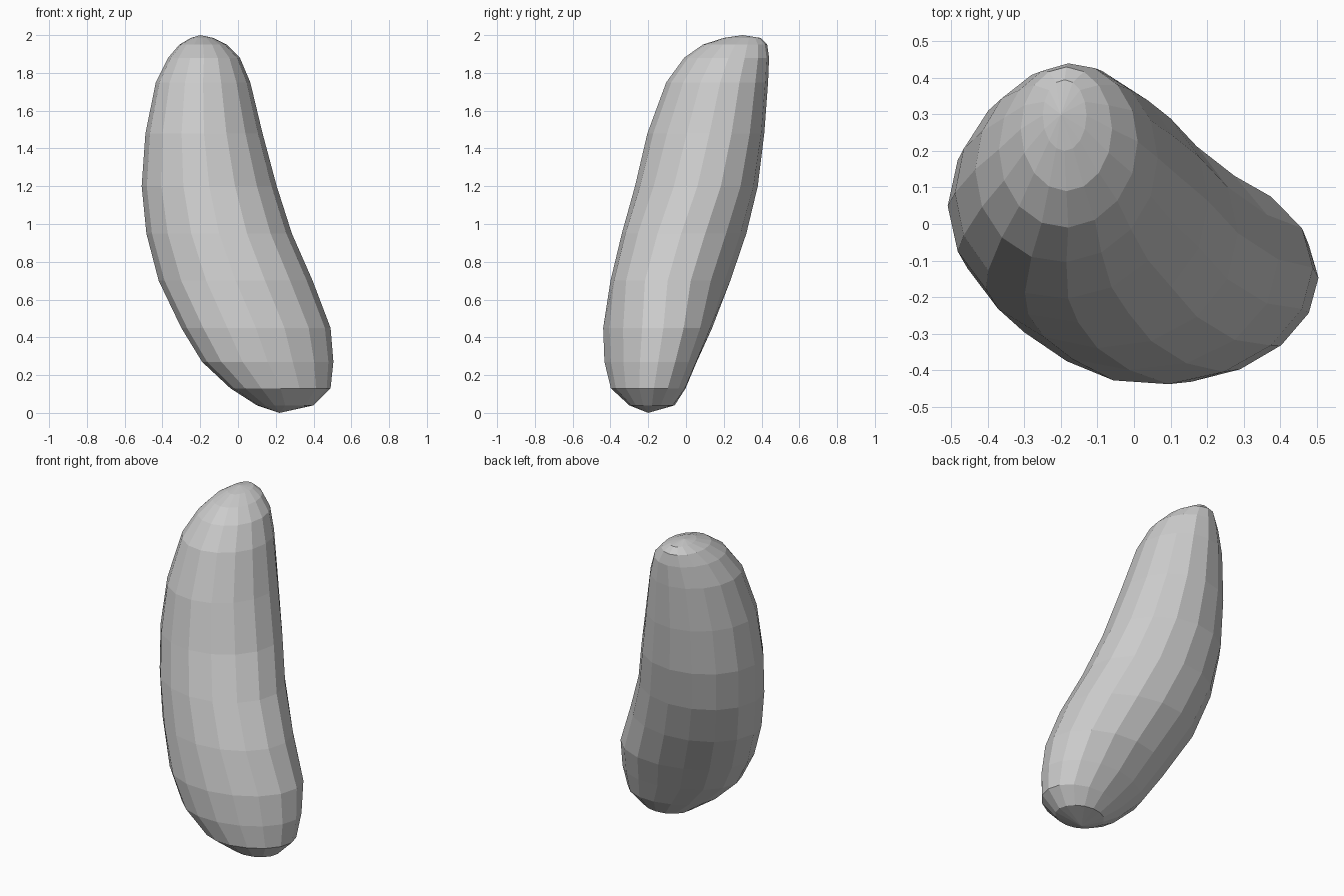
import bpy, bmesh
from math import cos, sin, pi, sqrt

if "Cube" in bpy.data.objects:
    bpy.data.objects.remove(bpy.data.objects["Cube"])

SIDES = 16
# level sections: z, x min, x max, y min, y max, diagonal skew
SECTIONS = [
    (0.04, 0.10, 0.40, -0.30, -0.06, 0.0),
    (0.13, -0.04, 0.49, -0.40, 0.00, 0.008),
    (0.27, -0.19, 0.505, -0.435, 0.06, 0.014),
    (0.45, -0.30, 0.49, -0.44, 0.14, 0.012),
    (0.70, -0.42, 0.395, -0.40, 0.235, -0.006),
    (0.95, -0.485, 0.285, -0.34, 0.32, -0.006),
    (1.20, -0.51, 0.205, -0.27, 0.38, 0.002),
    (1.48, -0.49, 0.13, -0.205, 0.415, 0.006),
    (1.75, -0.435, 0.065, -0.105, 0.435, 0.004),
    (1.88, -0.37, 0.01, -0.01, 0.44, 0.002),
    (1.95, -0.31, -0.06, 0.09, 0.43, 0.0),
    (1.985, -0.25, -0.13, 0.20, 0.395, 0.0),
]

bm = bmesh.new()


def ring(z, x0, x1, y0, y1, c):
    """Skewed ellipse that fills the given extents."""
    hx, hy = (x1 - x0) / 2, (y1 - y0) / 2
    k = c / hx
    s = sqrt(hy * hy - k * k)
    out = []
    for i in range(SIDES):
        a = 2 * pi * i / SIDES
        out.append(bm.verts.new(((x0 + x1) / 2 + hx * cos(a),
                                 (y0 + y1) / 2 + k * cos(a) + s * sin(a), z)))
    return out


# bent body
rings = [ring(*s) for s in SECTIONS]
for lo, hi in zip(rings, rings[1:]):
    for i in range(SIDES):
        j = (i + 1) % SIDES
        bm.faces.new((lo[i], lo[j], hi[j], hi[i]))

# rounded end tips
for loop, tip in ((rings[0], (0.22, -0.20, 0.0)), (rings[-1], (-0.20, 0.30, 2.0))):
    v = bm.verts.new(tip)
    for i in range(SIDES):
        bm.faces.new((loop[i], loop[(i + 1) % SIDES], v))

bmesh.ops.recalc_face_normals(bm, faces=bm.faces)
mesh = bpy.data.meshes.new("bent_body")
bm.to_mesh(mesh)
bm.free()
bpy.context.collection.objects.link(bpy.data.objects.new("bent_body", mesh))
